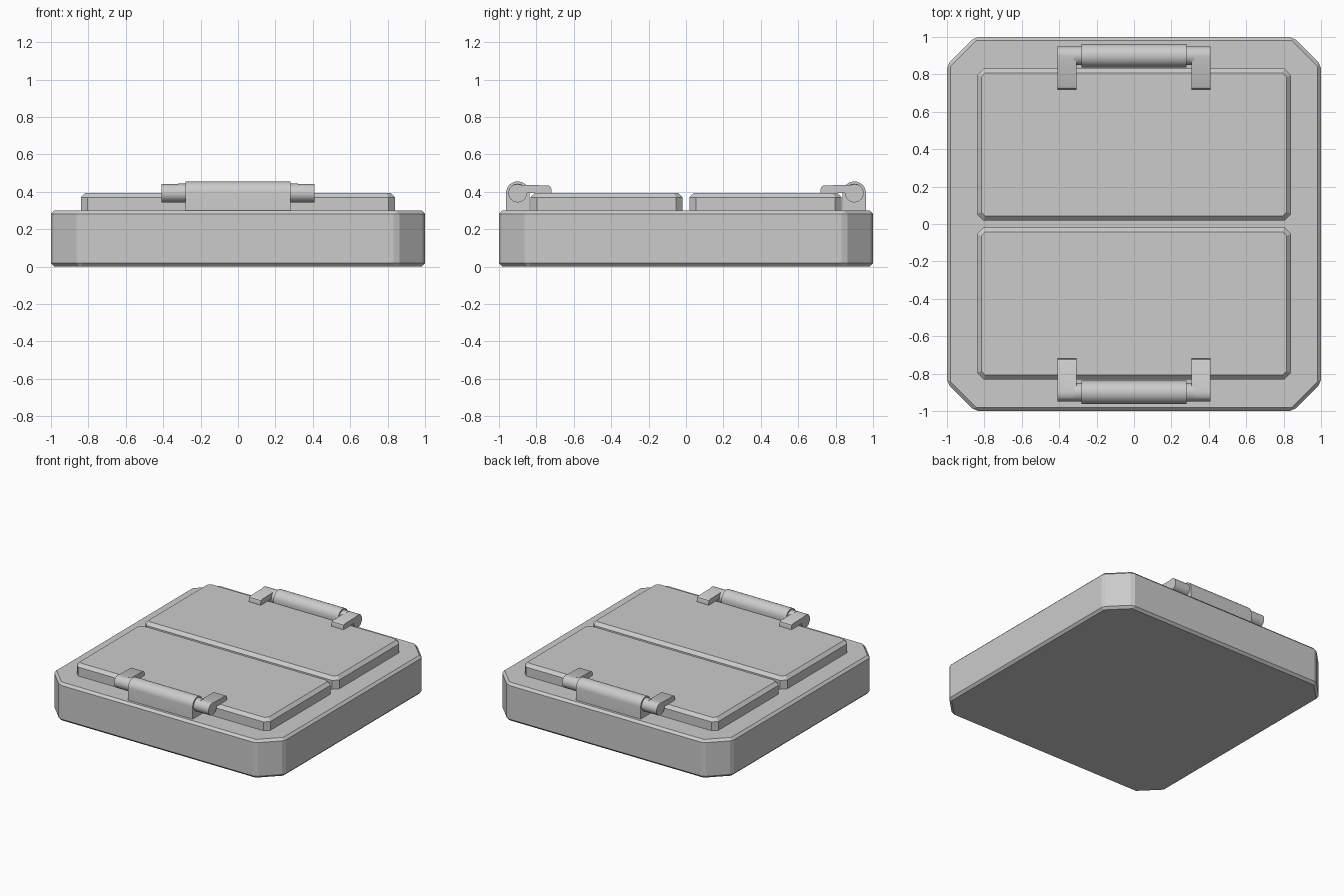
import bpy, bmesh, math

if "Cube" in bpy.data.objects:
    bpy.data.objects.remove(bpy.data.objects["Cube"])


def prism(name, points, axis, lo, hi, smooth=False):
    """Extrude a closed 2D profile: axis 'z' takes (x, y), axis 'x' takes (y, z)."""
    bm = bmesh.new()
    to3d = (lambda p: (p[0], p[1], lo)) if axis == 'z' else (lambda p: (lo, p[0], p[1]))
    face = bm.faces.new([bm.verts.new(to3d(p)) for p in points])
    new = bmesh.ops.extrude_face_region(bm, geom=[face])['geom']
    step = (0, 0, hi - lo) if axis == 'z' else (hi - lo, 0, 0)
    bmesh.ops.translate(bm, vec=step, verts=[g for g in new if isinstance(g, bmesh.types.BMVert)])
    bmesh.ops.recalc_face_normals(bm, faces=bm.faces)
    mesh = bpy.data.meshes.new(name)
    bm.to_mesh(mesh)
    bm.free()
    obj = bpy.data.objects.new(name, mesh)
    bpy.context.collection.objects.link(obj)
    if smooth:
        bpy.ops.object.select_all(action='DESELECT')
        obj.select_set(True)
        bpy.context.view_layer.objects.active = obj
        bpy.ops.object.shade_smooth_by_angle(angle=math.radians(35))
    return obj


def cut_rect(x, y0, y1, c):
    """Rectangle with cut corners."""
    return [(-x + c, y0), (x - c, y0), (x, y0 + c), (x, y1 - c),
            (x - c, y1), (-x + c, y1), (-x, y1 - c), (-x, y0 + c)]


def arc(cy, cz, r, a0, a1, n):
    return [(cy + r * math.cos(math.radians(a0 + (a1 - a0) * i / n)),
             cz + r * math.sin(math.radians(a0 + (a1 - a0) * i / n))) for i in range(n + 1)]


def bevel_rims(obj, width, levels):
    """Chamfer the horizontal rim edges at the given heights."""
    bm = bmesh.new()
    bm.from_mesh(obj.data)
    rim = [e for e in bm.edges
           if any(all(abs(v.co.z - z) < 1e-4 for v in e.verts) for z in levels)]
    bmesh.ops.bevel(bm, geom=rim, offset=width, segments=1, affect='EDGES')
    bm.to_mesh(obj.data)
    bm.free()


# Base slab with cut corners, every edge lightly chamfered
base = prism("base", cut_rect(1.0, -1.0, 1.0, 0.15), 'z', 0, 0.3)
mod = base.modifiers.new("edge_chamfer", 'BEVEL')
mod.width = 0.018
mod.segments = 1
mod.limit_method = 'ANGLE'
mod.angle_limit = math.radians(30)

CY, CZ = 0.9, 0.393   # hinge axis
for side, s in (("front", -1), ("back", 1)):
    # Lid panel
    y0, y1 = sorted((s * 0.018, s * 0.832))
    panel = prism(side + "_panel", cut_rect(0.84, y0, y1, 0.036), 'z', 0.295, 0.393)
    bevel_rims(panel, 0.024, [0.393])

    def flip(pts):
        return [(s * y, z) for y, z in pts]

    # Hinge barrel: rounded top, straight sides down to the base
    barrel = arc(CY, CZ, 0.062, 0, 180, 16) + [(CY - 0.062, 0.295), (CY + 0.062, 0.295)]
    prism(side + "_hinge_barrel", flip(barrel), 'x', -0.28, 0.28, True)

    # Hinge pin
    prism(side + "_hinge_pin", flip(arc(CY, CZ, 0.05, 0, 345, 23)), 'x', -0.32, 0.32, True)

    # Hinge arms: knuckle with a flat finger resting on the panel
    arm = arc(CY, CZ, 0.05, -180, 60, 16) + [(CY, 0.441), (CY - 0.02, 0.436), (0.737, 0.434),
                                             (0.725, 0.427), (0.72, 0.415), (0.72, 0.392)]
    for end, x0 in (("left", -0.41), ("right", 0.307)):
        prism(f"{side}_{end}_hinge_arm", flip(arm), 'x', x0, x0 + 0.103, True)
